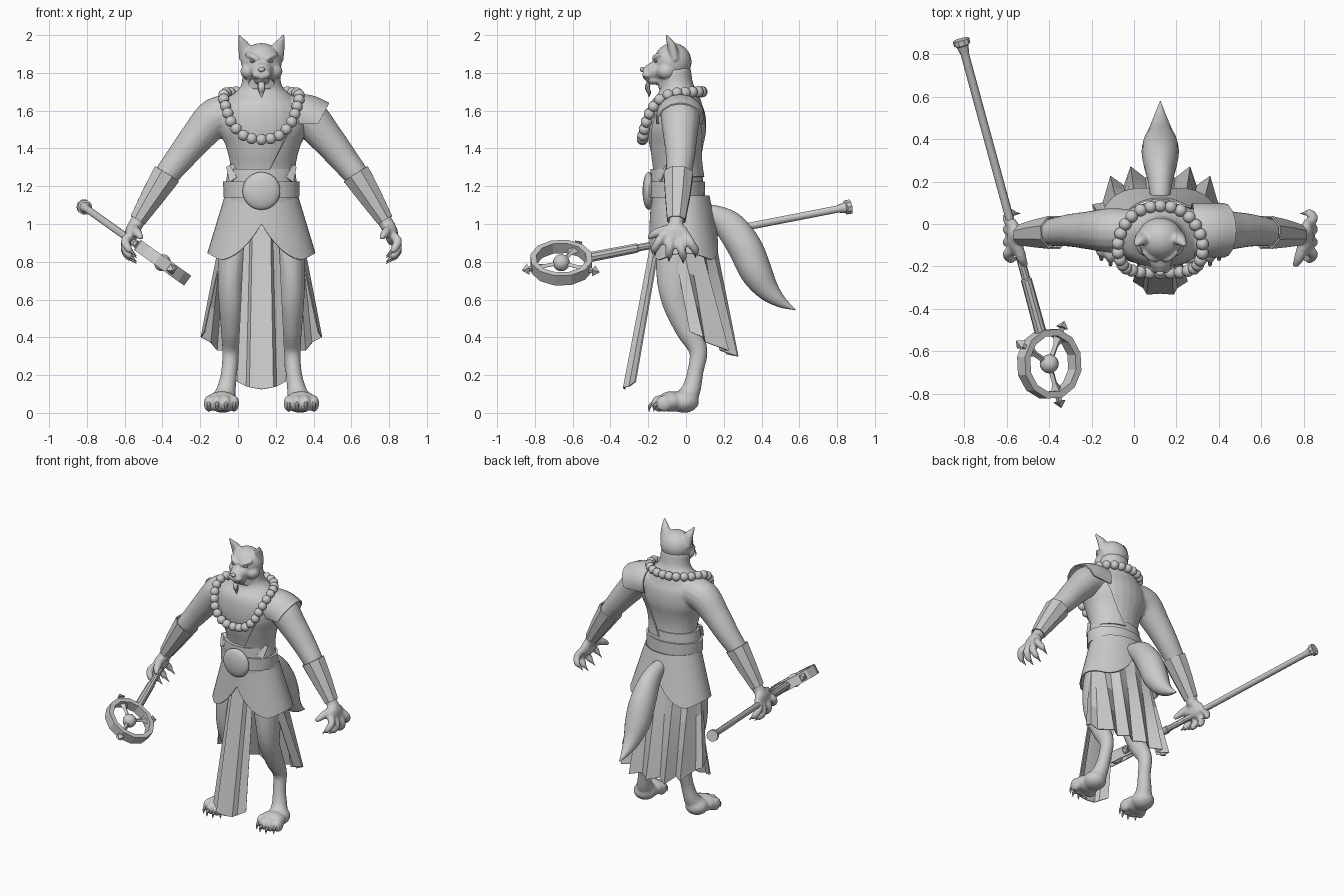
import bpy, bmesh
from math import sin, cos, pi, radians
from mathutils import Vector, Matrix

cube = bpy.data.objects.get("Cube")
if cube:
    bpy.data.objects.remove(cube)

CX = 0.124  # the figure stands off centre because of the staff
X, Y, Z = Vector((1, 0, 0)), Vector((0, 1, 0)), Vector((0, 0, 1))

grey = bpy.data.materials.new("plain_grey")
grey.use_nodes = True
grey.diffuse_color = (0.6, 0.6, 0.6, 1)
grey.node_tree.nodes["Principled BSDF"].inputs["Base Color"].default_value = (0.6, 0.6, 0.6, 1)


def spline(pts, sub):
    """Smooth samples through points of any dimension."""
    p = [Vector(q) for q in pts]
    p = [p[0] * 2 - p[1]] + p + [p[-1] * 2 - p[-2]]
    out = []
    for i in range(1, len(p) - 2):
        a, b, c, d = p[i - 1:i + 3]
        for k in range(sub):
            t = k / sub
            out.append((b * 2 + (c - a) * t + (a * 2 - b * 5 + c * 4 - d) * t**2
                        + (b * 3 - a - c * 3 + d) * t**3) * 0.5)
    return out + [p[-2]]


def sheet(bm, rows):
    grid = [[bm.verts.new(v) for v in r] for r in rows]
    for r, q in zip(grid, grid[1:]):
        for i in range(len(r) - 1):
            bm.faces.new((r[i], r[i + 1], q[i + 1], q[i]))
    return grid


def tube(bm, pts, s=1, ref=X, n=16, sub=5, caps=True, spin=0.0):
    """Tube through (x, y, z, radius along ref, other radius); s mirrors x."""
    pts = [tuple(p) if len(p) == 5 else (*p, p[3]) for p in pts]
    sm = spline(pts, sub)
    cen = [Vector((v[0] * s, v[1], v[2])) for v in sm]
    rows = []
    for i, c in enumerate(cen):
        t = (cen[min(i + 1, len(cen) - 1)] - cen[max(i - 1, 0)]).normalized()
        a = (ref - t * ref.dot(t)).normalized()
        b = t.cross(a)
        ra, rb = max(sm[i][3], 0.001), max(sm[i][4], 0.001)
        rows.append([c + a * ra * cos(w) + b * rb * sin(w)
                     for w in (2 * pi * k / n + spin for k in range(n))])
    grid = [[bm.verts.new(v) for v in r] for r in rows]
    for r, q in zip(grid, grid[1:]):
        for k in range(n):
            bm.faces.new((r[k], r[(k + 1) % n], q[(k + 1) % n], q[k]))
    if caps:
        bm.faces.new(grid[0])
        bm.faces.new(grid[-1])


def ball(bm, c, r, seg=16):
    r = r if isinstance(r, tuple) else (r, r, r)
    m = Matrix.Translation(c) @ Matrix.Diagonal((*r, 1))
    bmesh.ops.create_uvsphere(bm, u_segments=seg, v_segments=seg * 5 // 8, radius=1, matrix=m)


def finish(bm, name, voxel=0, thick=0, angle=35):
    bmesh.ops.remove_doubles(bm, verts=bm.verts, dist=0.0002)
    bmesh.ops.recalc_face_normals(bm, faces=bm.faces)
    bmesh.ops.translate(bm, verts=bm.verts, vec=(CX, 0, 0))
    me = bpy.data.meshes.new(name)
    bm.to_mesh(me)
    bm.free()
    me.materials.append(grey)
    ob = bpy.data.objects.new(name, me)
    bpy.context.collection.objects.link(ob)
    bpy.ops.object.select_all(action='DESELECT')
    ob.select_set(True)
    bpy.context.view_layer.objects.active = ob
    if voxel:
        m = ob.modifiers.new("blend", 'REMESH')
        m.mode, m.voxel_size, m.use_smooth_shade = 'VOXEL', voxel, True
        m = ob.modifiers.new("soften", 'SMOOTH')
        m.factor, m.iterations = 0.5, 5
    if thick:
        m = ob.modifiers.new("cloth", 'SOLIDIFY')
        m.thickness, m.offset = thick, 0
    for m in list(ob.modifiers):
        bpy.ops.object.modifier_apply(modifier=m.name)
    if not voxel:
        bpy.ops.object.shade_smooth_by_angle(angle=radians(angle))
    return ob


# Body: torso, arms, hands, legs and feet blended into one skin
TORSO = [(0, -.02, .95, .17, .13), (0, -.025, 1.1, .17, .125), (0, -.04, 1.28, .163, .12),
         (0, -.05, 1.4, .185, .14), (0, -.05, 1.5, .225, .157), (0, -.05, 1.6, .225, .15),
         (0, -.045, 1.67, .17, .12), (0, -.05, 1.73, .11, .09), (0, -.06, 1.82, .1, .085)]
ARM = [(.13, -.03, 1.58, .1), (.24, -.03, 1.565, .105), (.34, -.03, 1.46, .09), (.43, -.03, 1.35, .077),
       (.52, -.04, 1.235, .064), (.58, -.045, 1.13, .055), (.645, -.05, 1.03, .04), (.675, -.055, .98, .04)]
LEG = [(.11, -.02, .98, .1, .12), (.145, -.05, .85, .085, .11), (.16, -.06, .7, .072, .095),
       (.16, -.05, .58, .066, .075), (.16, .01, .44, .055, .065), (.163, .065, .33, .045, .05),
       (.17, .05, .22, .043, .043), (.185, .03, .13, .05, .05), (.2, .0, .07, .065, .06)]
bm = bmesh.new()
tube(bm, TORSO, n=24)
for s in (1, -1):
    tube(bm, ARM, s, ref=Y)
    tube(bm, LEG, s)
    ball(bm, (s * .69, -.06, .945), (.034, .08, .06))
    for y0, y1, z in ((-.12, -.165, .85), (-.08, -.09, .82), (-.035, -.015, .81), (0, .05, .84)):
        tube(bm, [(.695, y0, .94, .025), (.722, (y0 + y1) / 2, z + .06, .024),
                  (.705, y1, z + .02, .022), (.685, y1, z, .012)], s, n=10)
    tube(bm, [(.675, -.1, .97, .028), (.655, -.16, .95, .025), (.635, -.2, .925, .014)], s, n=10)
    ball(bm, (s * .205, -.01, .06), (.078, .08, .06))
    ball(bm, (s * .21, -.08, .06), (.088, .07, .055))
    for dx, y in ((.145, -.115), (.188, -.14), (.235, -.14), (.278, -.115)):
        ball(bm, (s * dx, y, .05), (.028, .045, .045))
finish(bm, "body", voxel=0.0095)

# Claws on toes and fingers
bm = bmesh.new()
for s in (1, -1):
    for dx, y in ((.145, -.145), (.188, -.17), (.235, -.17), (.278, -.145)):
        tube(bm, [(dx, y, .055, .011), (dx, y - .022, .035, .009), (dx, y - .025, .006, .001)], s, n=8, sub=2)
    for y, z in ((-.165, .85), (-.09, .82), (-.015, .81), (.05, .84)):
        tube(bm, [(.69, y, z + .006, .011), (.66, y, z - .02, .001)], s, n=6, sub=1)
finish(bm, "claws")

# Head with muzzle and ears
bm = bmesh.new()
ball(bm, (0, -.07, 1.858), (.108, .1, .1), 24)
tube(bm, [(0, -.08, 1.815, .085, .075), (0, -.15, 1.812, .066, .055), (0, -.2, 1.8, .046, .043),
          (0, -.228, 1.8, .026, .028)])
ball(bm, (0, -.165, 1.763), (.04, .05, .026))
tube(bm, [(0, -.06, 1.72, .095, .085), (0, -.07, 1.82, .09, .085)])
for s in (1, -1):
    ball(bm, (s * .062, -.105, 1.808), (.05, .05, .045))
    ball(bm, (s * .024, -.205, 1.79), (.027, .028, .022))
    tube(bm, [(.015, -.168, 1.868, .014), (.045, -.16, 1.885, .016), (.08, -.128, 1.9, .012)], s, ref=Z, n=8)
    tube(bm, [(.07, -.06, 1.88, .05, .03), (.092, -.075, 1.94, .033, .025), (.108, -.092, 1.975, .017, .014),
              (.119, -.104, 2.005, .004, .004)], s)
finish(bm, "head", voxel=0.0065)

# Face details: nose, eyes, whisker strands, chin beard
bm = bmesh.new()
ball(bm, (0, -.232, 1.818), (.018, .013, .013))
for s in (1, -1):
    ball(bm, (s * .045, -.157, 1.862), (.017, .014, .009), 12)
    tube(bm, [(.02, -.222, 1.785, .006), (.055, -.205, 1.768, .006), (.07, -.19, 1.74, .001)], s, n=6)
tube(bm, [(0, -.19, 1.76, .014, .01), (0, -.205, 1.725, .02, .014), (0, -.195, 1.695, .014, .01),
          (0, -.197, 1.67, .001, .001)], n=10)
finish(bm, "face_details")

# Bead necklace, spaced evenly along a drooping loop
half = [(0, .085, 1.70), (.07, .075, 1.70), (.13, .04, 1.70), (.17, -.01, 1.695), (.195, -.07, 1.69),
        (.2, -.13, 1.665), (.185, -.18, 1.61), (.16, -.21, 1.54), (.11, -.225, 1.48), (.06, -.23, 1.455),
        (0, -.23, 1.447)]
loop = spline(half + [(-x, y, z) for x, y, z in half[-2::-1]], 20)
total = sum((b - a).length for a, b in zip(loop, loop[1:]))
beads, run, made = 28, 0.0, 0
bm = bmesh.new()
for a, b in zip(loop, loop[1:]):
    if run >= made * total / beads and made < beads:
        ball(bm, a, .0295)
        made += 1
    run += (b - a).length
finish(bm, "bead_necklace")

# Sash over the left side of the chest, with a flap on the shoulder
bm = bmesh.new()
tube(bm, [(x, y, z, a + .012, b + .012) for x, y, z, a, b in TORSO[1:8]], n=40, caps=False)
for point, normal in (((.03, 0, 1.26), (1, 0, -.5)), ((0, 0, 1.25), Z), ((0, 0, 1.7), -Z)):
    bmesh.ops.bisect_plane(bm, geom=bm.verts[:] + bm.edges[:] + bm.faces[:], plane_co=point,
                           plane_no=normal, clear_inner=True)
finish(bm, "chest_sash", thick=.008)
bm = bmesh.new()
tube(bm, [(.15, -.03, 1.575, .125, .105), (.23, -.03, 1.565, .125, .118), (.3, -.03, 1.53, .125, .122)],
     ref=Y, caps=False)
bmesh.ops.bisect_plane(bm, geom=bm.verts[:] + bm.edges[:] + bm.faces[:], plane_co=(0, 0, 1.53),
                       plane_no=Z, clear_inner=True)
finish(bm, "shoulder_flap", thick=.008)

# Belt bands and round buckle
bm = bmesh.new()
tube(bm, [(0, -.045, 1.12, .19, .145), (0, -.05, 1.2, .19, .142), (0, -.05, 1.29, .178, .137)], n=20, sub=1)
tube(bm, [(0, -.05, 1.14, .2, .152), (0, -.05, 1.225, .203, .15)], n=20, sub=1)
for s in (1, -1):
    tube(bm, [(.13, -.13, 1.24, .045, .02), (.168, -.1, 1.31, .02, .008)], s, n=4, sub=1)
finish(bm, "belt", angle=25)
bm = bmesh.new()
ball(bm, (0, -.197, 1.175), (.1, .033, .1), 28)
finish(bm, "belt_buckle")

# Short overskirt: hem drops at the sides, opens at front and back
def overskirt_point(w, t):
    side = abs(cos(w))
    hem = 1.0 - .19 * sin(pi / 2 * min(1, side / .75)) + .035 * max(0, side - .75) / .25
    z = 1.15 + (hem - 1.15) * t
    k = (1.15 - z) / .33
    return ((.19 + .1 * k) * cos(w), -.03 + .025 * k + (.15 + .045 * k) * sin(w), z)

bm = bmesh.new()
sheet(bm, [[overskirt_point(2 * pi * i / 48, t / 5) for i in range(49)] for t in range(6)])
finish(bm, "overskirt", thick=.008)

# Pleated long skirt around the back
HEM = [(.30, .02, .43), (.32, .09, .40), (.27, .10, .375), (.235, .225, .33), (.17, .18, .33),
       (.14, .27, .30), (.07, .215, .31), (0, .275, .30)]
bm = bmesh.new()
for s in (1, -1):
    angles = [radians(-35 + 125 * i / (len(HEM) - 1)) for i in range(len(HEM))]
    top = [Vector((s * .195 * cos(w), -.02 + .14 * sin(w), 1.08)) for w in angles]
    low = [Vector((s * x, y, z)) for x, y, z in HEM]
    sheet(bm, [[a.lerp(b, t / 4) for a, b in zip(top, low)] for t in range(5)])
finish(bm, "pleated_skirt", thick=.006, angle=15)

# Front loincloth
bm = bmesh.new()
for s in (1, -1):
    sheet(bm, [[(s * .085, -.115, 1.05), (s * .055, -.13, 1.05), (s * .045, -.155, 1.05), (0, -.155, 1.05)],
               [(s * .128, -.268, .165), (s * .078, -.3, .14), (s * .062, -.33, .135), (0, -.325, .125)]])
finish(bm, "loincloth", thick=.008, angle=12)

# Tail
bm = bmesh.new()
tube(bm, [(0, .08, 1.05, .045, .05), (0, .15, 1.045, .05, .055), (0, .23, .99, .065, .08), (0, .31, .88, .085, .09),
          (0, .37, .75, .085, .085), (0, .43, .655, .06, .062), (0, .5, .59, .033, .033), (0, .58, .545, .002, .002)])
finish(bm, "tail")

# Flared forearm bracers
bm = bmesh.new()
for s in (1, -1):
    tube(bm, [(.5, -.04, 1.265, .08, .078), (.58, -.045, 1.14, .066, .062), (.655, -.052, 1.02, .048, .043)], s,
         ref=Y, n=8, sub=1, caps=False, spin=pi / 8)
finish(bm, "bracers", thick=.008, angle=20)

# Staff: shaft with flared foot and sleeve
hub = Vector((-.40 - CX, -.66, .795))
foot = Vector((-.817 - CX, .87, 1.092))
axis = (foot - hub).normalized()
length = (foot - hub).length
bm = bmesh.new()
tube(bm, [(*(hub + axis * d), r) for d, r in ((.14, .028), (.42, .026), (.425, .02), (length - .07, .02),
     (length - .03, .03), (length - .025, .04), (length, .04))], n=10, sub=1)
finish(bm, "staff_shaft")

# Staff head: faceted hoop, hub ball, spokes and pointed studs
flat = Y.cross(axis).cross(axis).cross(axis).normalized()
if flat.z < 0:
    flat.negate()
across = flat.cross(axis)
def wheel(r, w, h=0.0):
    return hub + (axis * cos(w) + across * sin(w)) * r + flat * h

bm = bmesh.new()
sheet(bm, [[wheel(r, 2 * pi * k / 12, h) for r, h in
            ((.167, .032), (.167, -.032), (.135, -.032), (.135, .032), (.167, .032))] for k in range(13)])
finish(bm, "staff_hoop", angle=20)
bm = bmesh.new()
ball(bm, hub, .045)
for w in (radians(42), radians(-42), pi):
    tube(bm, [(*wheel(.03, w), .012, .014), (*wheel(.095, w), .012, .014), (*wheel(.14, w), .02, .036)],
         ref=flat, n=4, sub=1)
    tube(bm, [(*wheel(r, w), t) for r, t in ((.16, .014), (.184, .014), (.186, .03), (.218, .003))],
         ref=flat, n=4, sub=1, spin=pi / 4)
finish(bm, "staff_spokes")
